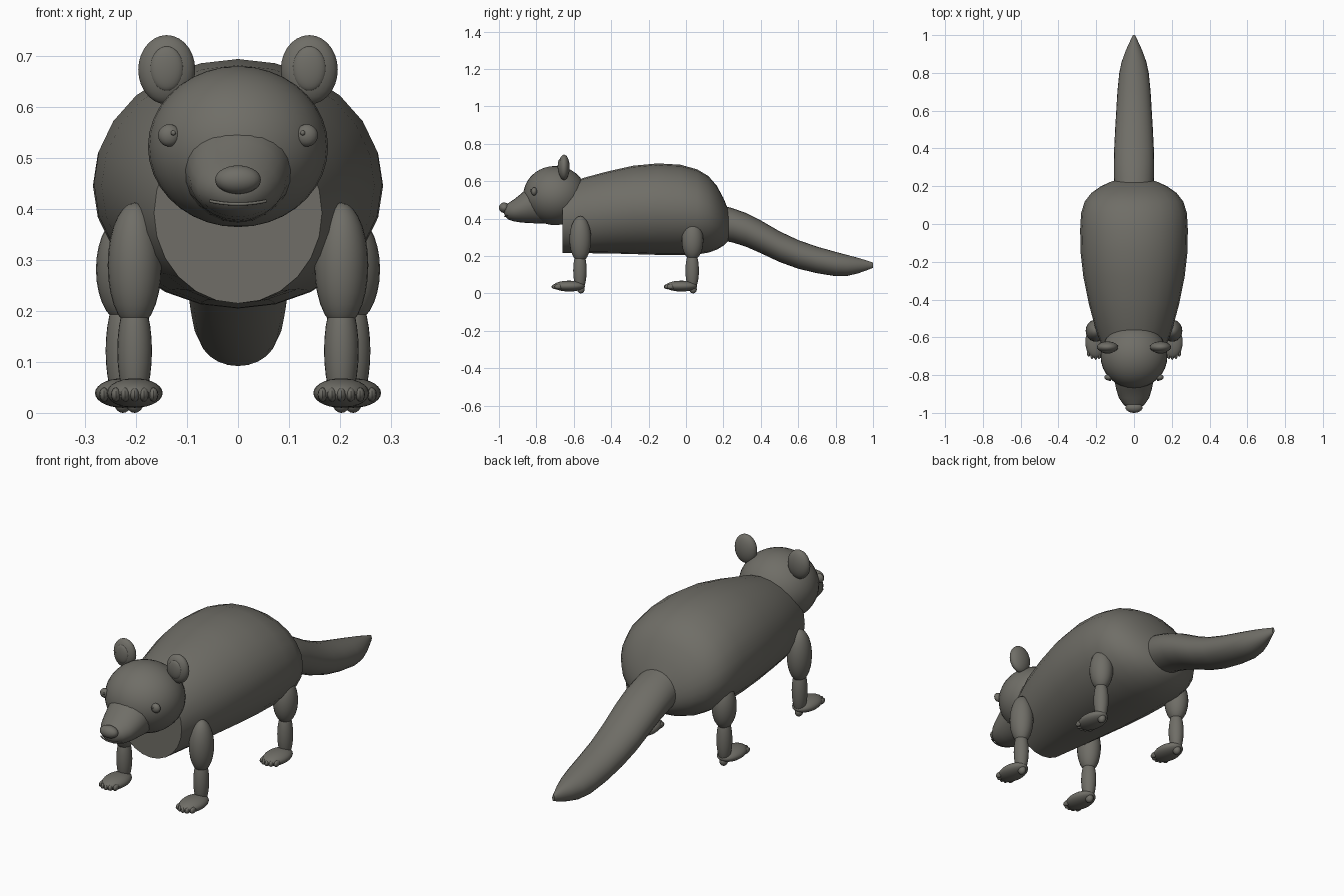
import bpy, bmesh, math

fur = bpy.data.materials.new("warm_grey")
fur.diffuse_color = (0.16, 0.155, 0.135, 1)


def finish(name, bm):
    """Turn a bmesh into a smooth shaded, coloured object."""
    bmesh.ops.recalc_face_normals(bm, faces=bm.faces)
    mesh = bpy.data.meshes.new(name)
    bm.to_mesh(mesh)
    bm.free()
    mesh.materials.append(fur)
    ob = bpy.data.objects.new(name, mesh)
    bpy.context.collection.objects.link(ob)
    bpy.ops.object.select_all(action='DESELECT')
    ob.select_set(True)
    bpy.context.view_layer.objects.active = ob
    bpy.ops.object.shade_smooth_by_angle(angle=math.radians(45))
    return ob


def ellipsoid(name, centre, radii, seg=24):
    bm = bmesh.new()
    bmesh.ops.create_uvsphere(bm, u_segments=seg, v_segments=seg // 2 + 2, radius=1)
    for v in bm.verts:
        v.co = [c + r * k for c, r, k in zip(centre, radii, v.co)]
    return finish(name, bm)


def loft(name, rows, seg=24):
    """Elliptical rings along y; each row is (y, bottom, top, half width)."""
    bm = bmesh.new()
    rings = []
    for y, lo, hi, w in rows:
        ring = []
        for i in range(seg):
            a = 2 * math.pi * i / seg
            ring.append(bm.verts.new((w * math.cos(a), y,
                                      (lo + hi) / 2 + (hi - lo) / 2 * math.sin(a))))
        rings.append(ring)
    for p, q in zip(rings, rings[1:]):
        for i in range(seg):
            j = (i + 1) % seg
            bm.faces.new((p[i], p[j], q[j], q[i]))
    bm.faces.new(rings[0])
    bm.faces.new(rings[-1])
    return finish(name, bm)


# Trunk with flat chest and rounded rump
loft("body", [(-0.66, 0.215, 0.57, 0.165), (-0.55, 0.215, 0.617, 0.205),
              (-0.42, 0.214, 0.652, 0.24), (-0.28, 0.21, 0.683, 0.268),
              (-0.15, 0.206, 0.695, 0.283), (-0.03, 0.205, 0.688, 0.285),
              (0.06, 0.208, 0.663, 0.28), (0.12, 0.218, 0.627, 0.26),
              (0.165, 0.234, 0.575, 0.225), (0.2, 0.255, 0.51, 0.175),
              (0.225, 0.28, 0.45, 0.12), (0.24, 0.32, 0.41, 0.05)])

# Drooping tail
loft("tail", [(0.16, 0.29, 0.48, 0.1), (0.25, 0.272, 0.455, 0.107),
              (0.32, 0.25, 0.43, 0.107), (0.4, 0.215, 0.39, 0.105),
              (0.5, 0.168, 0.332, 0.1), (0.6, 0.132, 0.285, 0.094),
              (0.7, 0.108, 0.25, 0.088), (0.8, 0.092, 0.222, 0.078),
              (0.86, 0.093, 0.206, 0.065), (0.92, 0.107, 0.19, 0.043),
              (0.97, 0.125, 0.175, 0.02), (1.0, 0.137, 0.165, 0.006)])

# Head, muzzle, nose
ellipsoid("head", (0, -0.7, 0.523), (0.177, 0.17, 0.158), 32)
loft("muzzle", [(-0.7, 0.372, 0.6, 0.12), (-0.79, 0.374, 0.6, 0.11),
                (-0.84, 0.376, 0.572, 0.101), (-0.88, 0.379, 0.534, 0.093),
                (-0.92, 0.385, 0.502, 0.08), (-0.95, 0.395, 0.483, 0.06),
                (-0.967, 0.41, 0.47, 0.038), (-0.973, 0.427, 0.455, 0.015)])
ellipsoid("nose", (0, -0.972, 0.458), (0.045, 0.028, 0.028))

# Mouth: thin bent tube
mouth = bpy.data.curves.new("mouth", 'CURVE')
mouth.dimensions = '3D'
mouth.bevel_depth = 0.003
spline = mouth.splines.new('POLY')
spline.points.add(10)
for i, p in enumerate(spline.points):
    t = i / 5 - 1
    p.co = (0.055 * t, -0.97 + 0.015 * t * t, 0.41 + 0.006 * t * t, 1)
mouth.materials.append(fur)
bpy.context.collection.objects.link(bpy.data.objects.new("mouth", mouth))

for side, s in (("left", 1), ("right", -1)):
    # Eyes and ears
    ellipsoid(side + "_eye", (s * 0.135, -0.812, 0.545), (0.022, 0.016, 0.022), 16)
    ellipsoid(side + "_pupil", (s * 0.127, -0.828, 0.55), (0.005, 0.004, 0.005), 8)
    ellipsoid(side + "_ear", (s * 0.14, -0.652, 0.674), (0.056, 0.03, 0.068))
    ellipsoid(side + "_inner_ear", (s * 0.14, -0.673, 0.676), (0.033, 0.013, 0.044))

    # Legs: x, y, thigh centre height, thigh half height
    for part, x, y, z, h in (("front", 0.203, -0.565, 0.29, 0.123),
                             ("hind", 0.226, 0.035, 0.282, 0.104)):
        name = f"{side}_{part}_"
        ellipsoid(name + "upper_leg", (s * x, y, z), (0.053, 0.058, h))
        ellipsoid(name + "lower_leg", (s * x, y - 0.002, 0.122), (0.034, 0.036, 0.112))
        ellipsoid(name + "heel", (s * x, y + 0.003, 0.022), (0.018, 0.02, 0.022), 16)
        ellipsoid(name + "foot", (s * x, y - 0.06, 0.039), (0.055, 0.085, 0.029))
        for k in range(5):
            d = k - 2
            ellipsoid(f"{name}toe_{k + 1}",
                      (s * x + d * 0.0185, y - 0.132 + 0.004 * d * d, 0.036),
                      (0.0095, 0.022, 0.014), 12)
